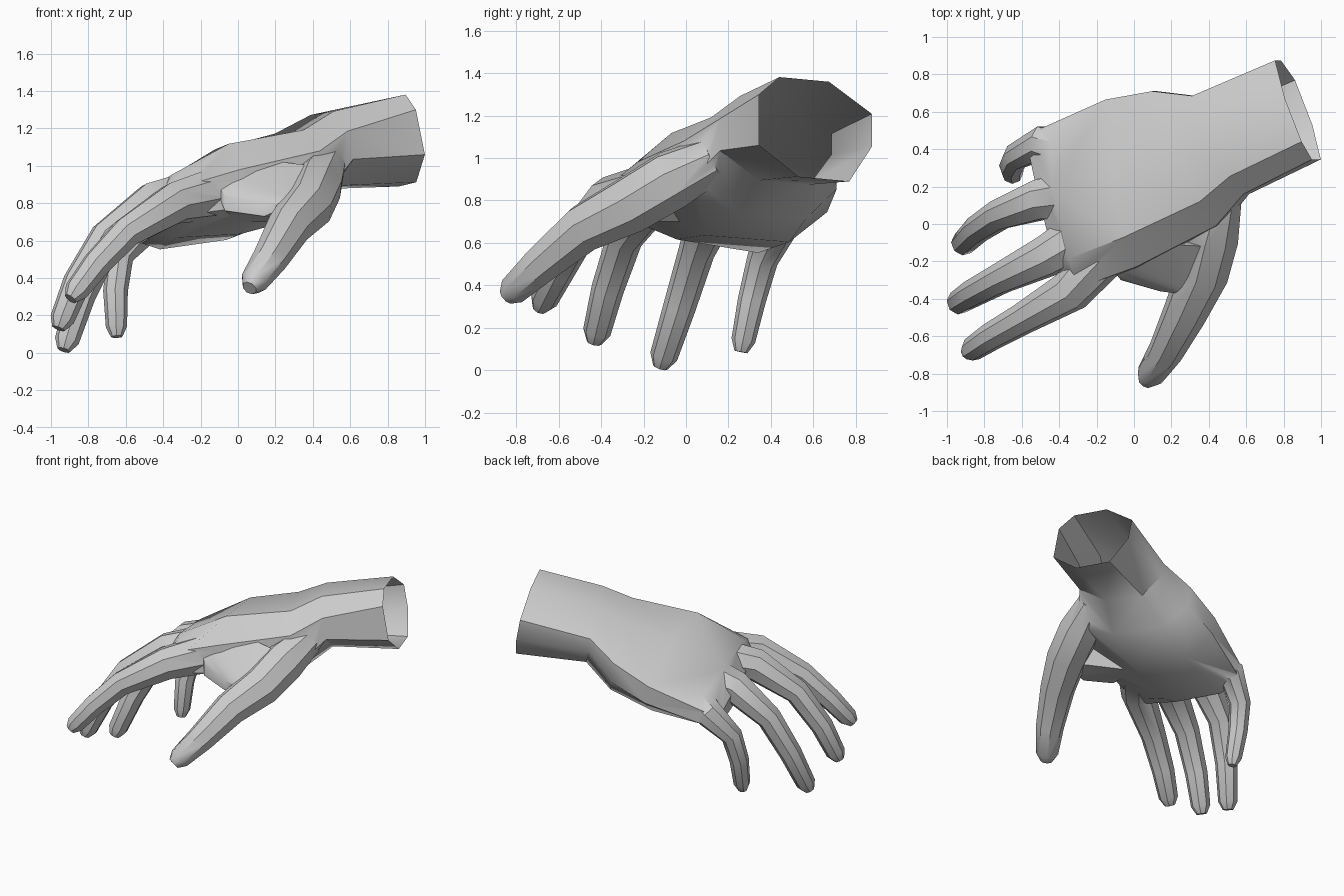
import bpy, bmesh, math
from mathutils import Vector

cube = bpy.data.objects.get("Cube")
if cube:
    bpy.data.objects.remove(cube, do_unlink=True)

SKIN = (0.6, 0.6, 0.6, 1)
mat = bpy.data.materials.new("pale grey")
mat.use_nodes = True
mat.diffuse_color = SKIN
mat.node_tree.nodes["Principled BSDF"].inputs["Base Color"].default_value = SKIN


def finish(name, bm):
    """Turn a bmesh into a coloured object."""
    bmesh.ops.recalc_face_normals(bm, faces=bm.faces)
    mesh = bpy.data.meshes.new(name)
    bm.to_mesh(mesh)
    bm.free()
    mesh.materials.append(mat)
    ob = bpy.data.objects.new(name, mesh)
    bpy.context.collection.objects.link(ob)
    return ob


def loft(name, rings):
    """Closed skin through rings with equal point counts."""
    bm = bmesh.new()
    loops = [[bm.verts.new(p) for p in ring] for ring in rings]
    n = len(loops[0])
    for a, b in zip(loops, loops[1:]):
        for i in range(n):
            j = (i + 1) % n
            bm.faces.new((a[i], a[j], b[j], b[i]))
    bm.faces.new(loops[0])
    bm.faces.new(loops[-1])
    bmesh.ops.triangulate(bm, faces=[f for f in bm.faces if len(f.verts) > 4])
    return finish(name, bm)


def hull(name, points):
    """Convex mass around a few points."""
    bm = bmesh.new()
    for p in points:
        bm.verts.new(p)
    bmesh.ops.convex_hull(bm, input=bm.verts)
    bmesh.ops.delete(bm, geom=[v for v in bm.verts if not v.link_faces], context='VERTS')
    return finish(name, bm)


def section(thumb_edge, little_edge, edge, rise, drop):
    """Eight-sided slice of the palm, thinner at its little-finger edge."""
    a, b = Vector(thumb_edge), Vector(little_edge)
    up = Vector((-.2, 0, 1))
    thin = edge * .65
    outline = ((0, edge), (.18, rise), (.62, rise), (1, thin),
               (1, -thin), (.8, -drop), (.35, -drop), (0, -edge))
    return [a.lerp(b, t) + up * h for t, h in outline]


def digit(name, joints, radii, side=(.35, -.9, .2), sides=8):
    """Tapered tube through the joints, with a blunt rounded tip."""
    pts = [Vector(j) for j in joints]
    rings = []
    for i, (p, r) in enumerate(zip(pts, radii)):
        t = (pts[min(i + 1, len(pts) - 1)] - pts[max(i - 1, 0)]).normalized()
        u = Vector(side)
        u = (u - t * u.dot(t)).normalized()
        v = t.cross(u)
        angles = [2 * math.pi * (k + 0.5) / sides for k in range(sides)]
        rings.append([p + (u * math.cos(a) + v * math.sin(a)) * r for a in angles])
    end = (pts[-1] - pts[-2]).normalized() * 0.055
    rings.append([pts[-1] + end + (p - pts[-1]) * 0.55 for p in rings[-1]])
    return loft(name, rings)


def finger(name, joints, scale=1.0):
    """Finger that swells into the palm behind its knuckle."""
    root = Vector(joints[0]).lerp(Vector((.15, .2, .92)), .4)
    return digit(name, [root] + joints, [scale * r for r in (.14, .115, .086, .077, .066)])


# Wrist and palm, from the open wrist to the finger webs
rim = section((.975, .345, 1.18), (.77, .875, 1.13), .12, .21, .25)
hand = loft("hand", [
    rim,
    section((.60, .16, 1.11), (.32, .685, 1.065), .075, .19, .2),
    section((.46, -.01, .97), (.11, .71, .925), .11, .23, .22),
    section((.03, -.23, .88), (-.14, .665, .81), .10, .25, .22),
    section((-.28, -.34, .815), (-.49, .51, .675), .075, .165, .15),
    section((-.37, -.34, .765), (-.57, .44, .635), .04, .09, .075),
])

# Fingers, thumb and the mass of muscle and web beside the thumb
parts = [
    finger("index_finger", [(-.34, -.36, .80), (-.60, -.51, .64),
                            (-.76, -.60, .47), (-.865, -.67, .33)]),
    finger("middle_finger", [(-.46, -.17, .80), (-.71, -.29, .62),
                             (-.86, -.37, .38), (-.94, -.42, .18)]),
    finger("ring_finger", [(-.50, .13, .76), (-.72, .05, .56),
                           (-.84, -.03, .30), (-.915, -.105, .065)]),
    finger("little_finger", [(-.50, .43, .67), (-.63, .36, .52),
                             (-.655, .31, .33), (-.65, .27, .14)], .86),
    digit("thumb", [(.47, .14, 1.0), (.42, -.06, .90), (.37, -.26, .78),
                    (.27, -.48, .67), (.17, -.68, .50), (.085, -.81, .38)],
          (.11, .145, .14, .118, .095, .075), (.85, -.35, -.3)),
    hull("thumb_web", [(.40, -.12, 1.0), (0, -.1, 1.05), (.30, -.38, .80),
                       (.14, -.36, .80), (-.07, -.30, .84), (-.15, -.20, .95),
                       (.36, -.18, .70), (.14, -.36, .73), (-.07, -.30, .76),
                       (0, 0, .70)]),
]

# Fuse all parts into one skin
bpy.context.view_layer.objects.active = hand
for part in parts:
    mod = hand.modifiers.new(part.name, 'BOOLEAN')
    mod.operation = 'UNION'
    mod.solver = 'EXACT'
    mod.object = part
    bpy.ops.object.modifier_apply(modifier=mod.name)
    bpy.data.objects.remove(part, do_unlink=True)

# Open the wrist
bm = bmesh.new()
bm.from_mesh(hand.data)
cap = [f for f in bm.faces
       if all(min((v.co - p).length for p in rim) < 0.001 for v in f.verts)]
bmesh.ops.delete(bm, geom=cap, context='FACES')
bm.to_mesh(hand.data)
bm.free()

bpy.ops.object.select_all(action='DESELECT')
hand.select_set(True)
bpy.ops.object.shade_smooth_by_angle(angle=math.radians(40))
